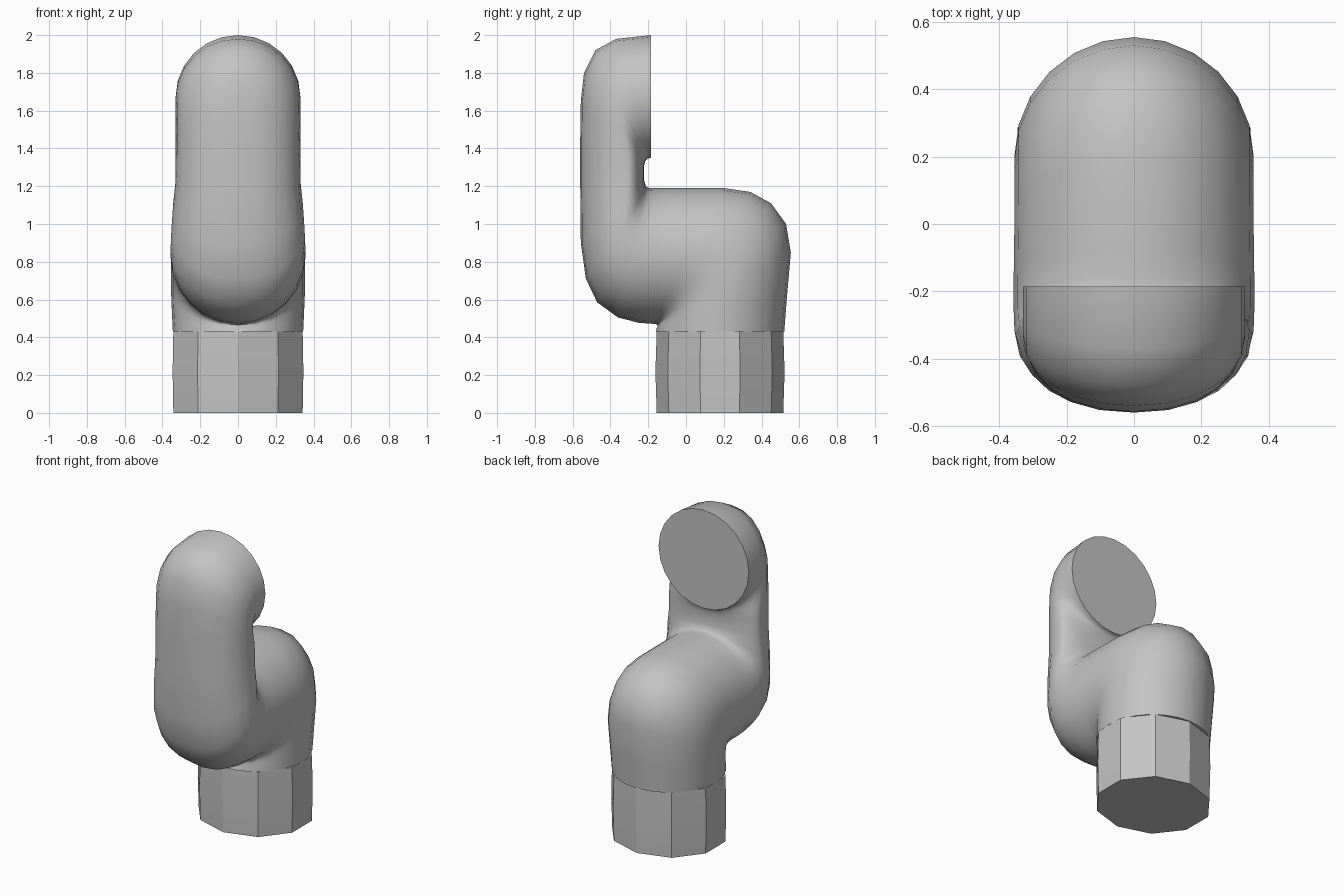
import bpy, bmesh, math
from mathutils import Vector

if "Cube" in bpy.data.objects:
    bpy.data.objects.remove(bpy.data.objects["Cube"], do_unlink=True)

grey = bpy.data.materials.new("plain_grey")
grey.use_nodes = True
colour = (0.55, 0.55, 0.55, 1)
grey.diffuse_color = colour
grey.node_tree.nodes["Principled BSDF"].inputs["Base Color"].default_value = colour


def loft(name, rings, angle):
    """Skin a list of closed rings, cap both ends."""
    bm = bmesh.new()
    loops = [[bm.verts.new(p) for p in ring] for ring in rings]
    n = len(loops[0])
    for low, high in zip(loops, loops[1:]):
        for i in range(n):
            j = (i + 1) % n
            bm.faces.new((low[i], low[j], high[j], high[i]))
    bm.faces.new(loops[0])
    bm.faces.new(loops[-1])
    bmesh.ops.recalc_face_normals(bm, faces=bm.faces)
    mesh = bpy.data.meshes.new(name)
    bm.to_mesh(mesh)
    bm.free()
    mesh.materials.append(grey)
    obj = bpy.data.objects.new(name, mesh)
    bpy.context.collection.objects.link(obj)
    bpy.ops.object.select_all(action='DESELECT')
    obj.select_set(True)
    bpy.context.view_layer.objects.active = obj
    bpy.ops.object.shade_smooth_by_angle(angle=math.radians(angle))
    return obj


def section(front, back, width, bias=0.5, power=2.0, sides=24):
    """Rounded section between two points of the side profile;
    bias places the widest line between front (0) and back (1)."""
    a, b = Vector((0, *front)), Vector((0, *back))
    mid = a.lerp(b, bias)
    ring = []
    for i in range(sides):
        t = 2 * math.pi * i / sides
        c, s = math.cos(t), math.sin(t)
        e = 2 / power
        along = abs(c) ** e
        p = mid.lerp(a if c > 0 else b, along)
        p.x = width * math.copysign(abs(s) ** e, s)
        ring.append(p)
    return ring


# Bent pipe: front/bottom profile point, back/top profile point, half width
pipe = [
    section((-.16, .43), (.52, .43), .345),
    section((-.155, .45), (.535, .62), .35),
    section((-.15, .46), (.555, .85), .355),
    section((-.15, .465), (.53, 1.0), .355),
    section((-.155, .468), (.45, 1.11), .355),
    section((-.16, .47), (.34, 1.17), .355),
    section((-.17, .47), (.2, 1.19), .355),
    section((-.18, .472), (-.08, 1.19), .357),
    section((-.25, .477), (-.16, 1.19), .358, .5),
    section((-.36, .505), (-.19, 1.19), .357, .52, 2.1),
    section((-.47, .585), (-.2, 1.192), .355, .56, 2.2),
    section((-.53, .71), (-.205, 1.195), .35, .62, 2.3),
    section((-.557, .9), (-.212, 1.2), .343, .7, 2.3),
    section((-.56, 1.2), (-.222, 1.23), .331, .75, 2.3),
    section((-.56, 1.45), (-.222, 1.31), .33, .75, 2.3),
    section((-.557, 1.65), (-.215, 1.335), .33, .7, 2.2),
    section((-.54, 1.8), (-.208, 1.342), .33, .62, 2.1),
    section((-.48, 1.92), (-.202, 1.346), .33, .55),
    section((-.37, 1.98), (-.195, 1.348), .33),
    section((-.185, 2.0), (-.185, 1.35), .33),
]
loft("bent_pipe", pipe, 40)

# Faceted socket under the pipe, slightly bulged in the middle
base = [section((.18 - d, z), (.18 + d, z), w, sides=10)
        for z, d, w in ((0, .335, .36), (.22, .342, .364), (.43, .335, .36))]
loft("base_socket", base, 25)
